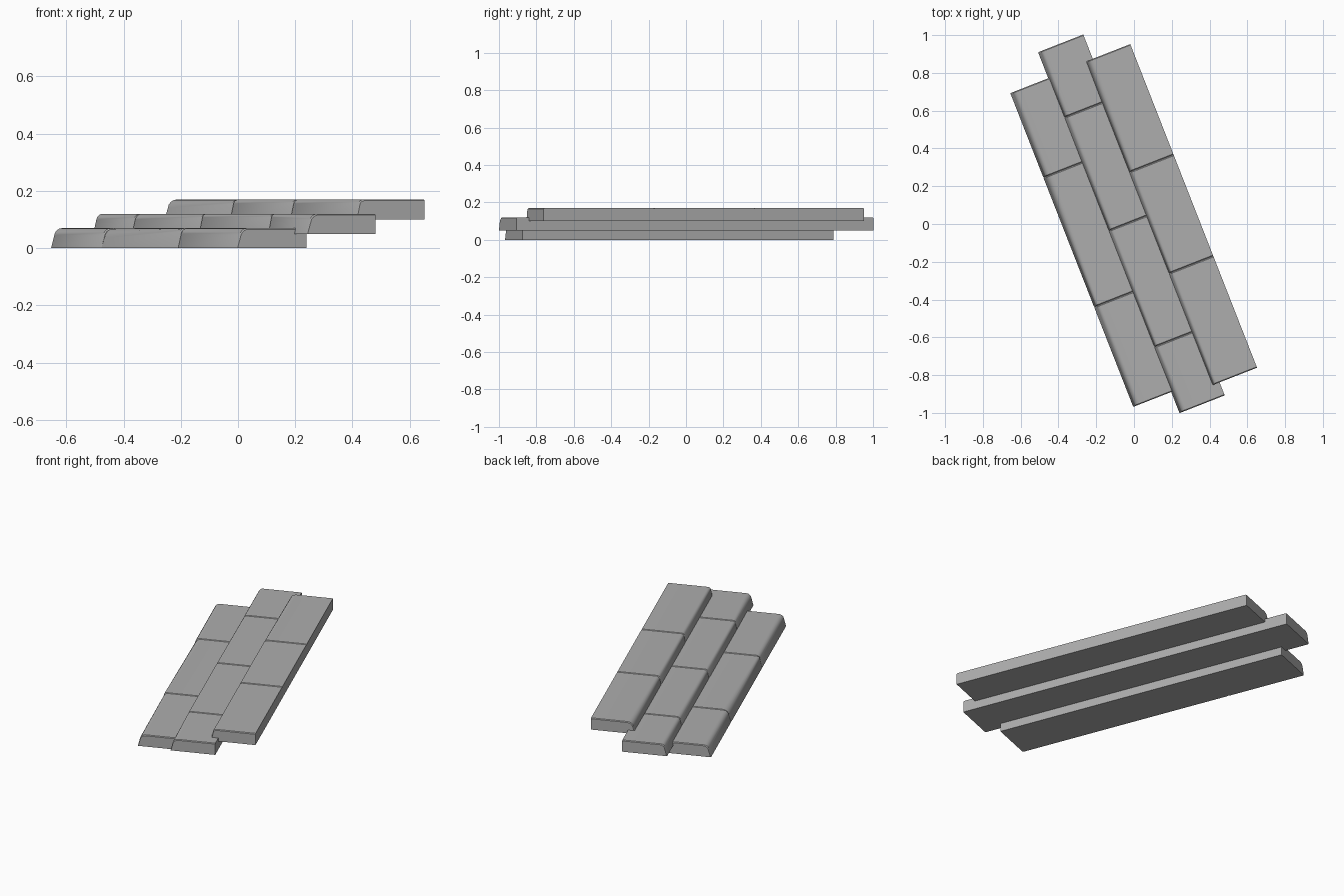
import bpy, bmesh, math

if "Cube" in bpy.data.objects:
    bpy.data.objects.remove(bpy.data.objects["Cube"])

ANGLE = math.radians(21.4)
HEIGHT, LEAN, END = 0.07, 0.016, 0.005

grey = bpy.data.materials.new("dark_stone")
grey.diffuse_color = (0.42, 0.42, 0.42, 1)
grey.use_nodes = True
grey.node_tree.nodes["Principled BSDF"].inputs["Base Color"].default_value = grey.diffuse_color


def section(u0, u1, z0, v, r, inset):
    """Cross-section of a stone: square back, leaning front face, rounded nose."""
    top = z0 + HEIGHT - inset
    left = u0 + inset * 0.6
    pts = [(left, z0), (u1, z0), (u1, top)]
    for i in range(5):
        a = math.pi / 2 * (1 + i / 4)
        pts.append((left + LEAN + r * (1 + math.cos(a)) - (LEAN * 0.25) * i / 4,
                    top - r + r * math.sin(a)))
    return [(u, v, z) for u, z in pts]


def stone(name, u0, u1, z0, v0, v1, r0, r1):
    bm = bmesh.new()
    # slightly inset end sections make the worn joints
    rings = [section(u0, u1, z0, v0, r0, 0.004), section(u0, u1, z0, v0 + END, r0, 0),
             section(u0, u1, z0, v1 - END, r1, 0), section(u0, u1, z0, v1, r1, 0.004)]
    rings = [[bm.verts.new(p) for p in ring] for ring in rings]
    n = len(rings[0])
    for a, b in zip(rings, rings[1:]):
        for i in range(n):
            j = (i + 1) % n
            bm.faces.new((a[i], a[j], b[j], b[i]))
    bm.faces.new(rings[0])
    bm.faces.new(rings[-1])
    bmesh.ops.recalc_face_normals(bm, faces=bm.faces)
    mesh = bpy.data.meshes.new(name)
    bm.to_mesh(mesh)
    bm.free()
    mesh.materials.append(grey)
    ob = bpy.data.objects.new(name, mesh)
    ob.rotation_euler.z = ANGLE
    bpy.context.collection.objects.link(ob)
    bpy.context.view_layer.objects.active = ob
    ob.select_set(True)
    bpy.ops.object.shade_smooth_by_angle(angle=math.radians(30))
    ob.select_set(False)


# Each step: front and back edge, base height, joints along the row, nose radii per stone
STEPS = {
    "lower_step": (-0.357, -0.096, 0.0, (-0.90, -0.332, 0.404, 0.884),
                   ((0.025, 0.02), (0.012, 0.035), (0.025, 0.025))),
    "middle_step": (-0.141, 0.116, 0.05, (-1.02, -0.645, 0.016, 0.66, 1.032),
                    ((0.025, 0.012), (0.012, 0.012), (0.014, 0.02), (0.018, 0.02))),
    "upper_step": (0.073, 0.329, 0.10, (-0.946, -0.311, 0.265, 0.894),
                   ((0.012, 0.014), (0.012, 0.014), (0.016, 0.03))),
}
for step, (u0, u1, z0, joints, radii) in STEPS.items():
    for k, (v0, v1, (r0, r1)) in enumerate(zip(joints, joints[1:], radii)):
        stone(f"{step}_stone_{k + 1}", u0, u1, z0, v0, v1, r0, r1)
